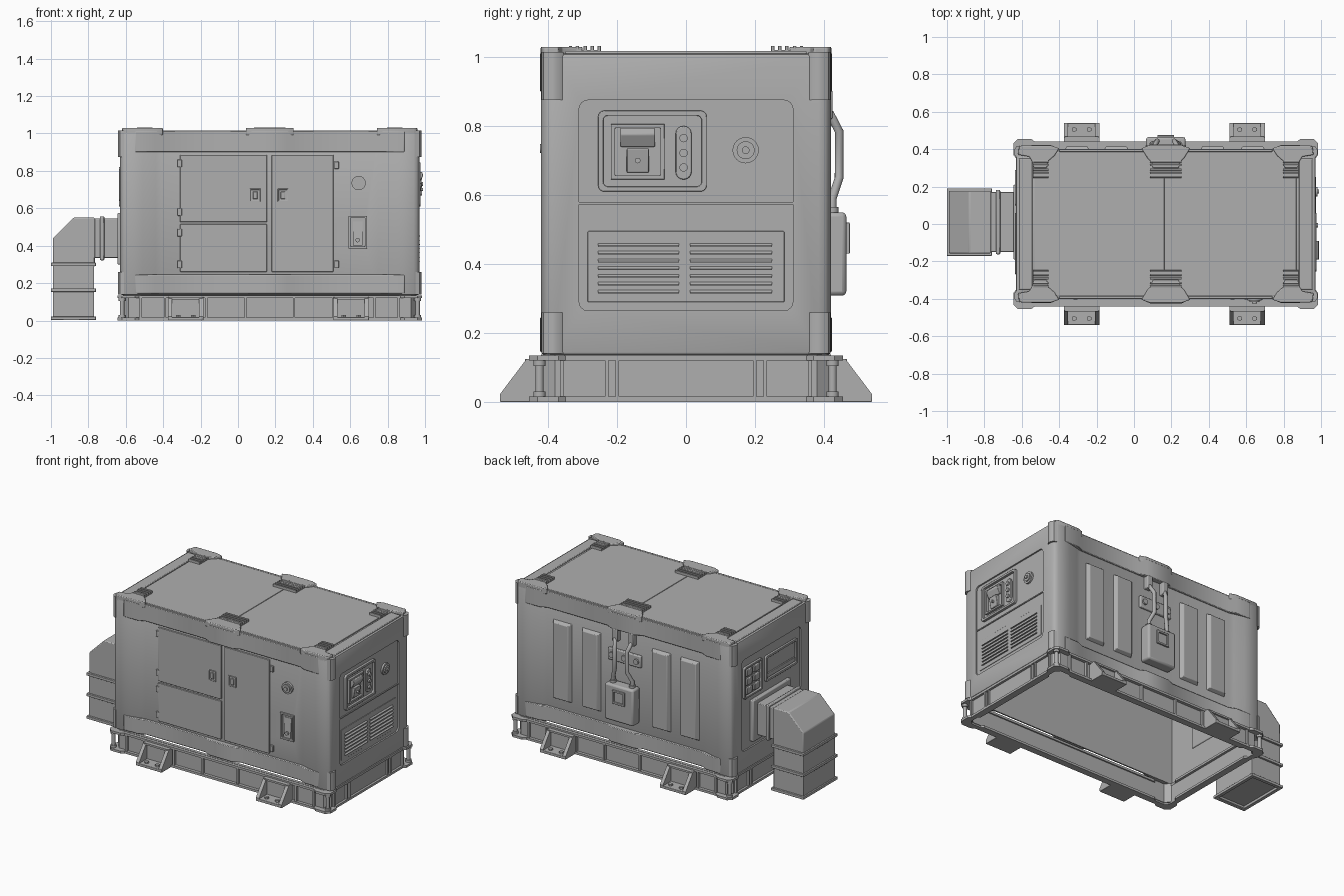
import bpy, bmesh, math
from mathutils import Vector, Matrix

if "Cube" in bpy.data.objects:
    bpy.data.objects.remove(bpy.data.objects["Cube"])

CX = 0.17                       # the housing is symmetric about this x
MAP = {'x': lambda u, v, w: (w, u, v), 'y': lambda u, v, w: (u, w, v), 'z': lambda u, v, w: (u, v, w)}
MAT = bpy.data.materials.new("dark_grey")
MAT.diffuse_color = (.43, .43, .43, 1)
MAT.use_nodes = True
MAT.node_tree.nodes["Principled BSDF"].inputs["Base Color"].default_value = MAT.diffuse_color

def finish(name, bm, bevel=0):
    bmesh.ops.recalc_face_normals(bm, faces=bm.faces)
    me = bpy.data.meshes.new(name)
    bm.to_mesh(me)
    bm.free()
    me.materials.append(MAT)
    ob = bpy.data.objects.new(name, me)
    bpy.context.collection.objects.link(ob)
    if bevel:
        m = ob.modifiers.new("bevel", 'BEVEL')
        m.width, m.segments, m.angle_limit = bevel, 2, math.radians(40)
    return ob

def prism(name, pts, axis, a, b, bevel=0, hole=None):
    """Extrude a 2D outline along an axis, optionally with a matching hole outline."""
    bm = bmesh.new()
    n = len(pts)
    loops = [[bm.verts.new(MAP[axis](u, v, w)) for u, v in p]
             for p in ([pts, hole] if hole else [pts]) for w in (a, b)]
    for i, j in ((0, 1), (2, 3), (0, 2), (1, 3)) if hole else ((0, 1),):
        for k in range(n):
            bm.faces.new((loops[i][k], loops[i][(k + 1) % n], loops[j][(k + 1) % n], loops[j][k]))
    if not hole:
        bm.faces.new(loops[0]); bm.faces.new(loops[1])
    return finish(name, bm, bevel)

def rect(u0, u1, v0, v1, r=0, n=4):
    if not r:
        return [(u0, v0), (u1, v0), (u1, v1), (u0, v1)]
    c = [(u1 - r, v1 - r), (u0 + r, v1 - r), (u0 + r, v0 + r), (u1 - r, v0 + r)]
    return [(x + r * math.cos(t), y + r * math.sin(t)) for k, (x, y) in enumerate(c)
            for t in [math.pi / 2 * (k + i / n) for i in range(n + 1)]]

def frame(name, u0, u1, v0, v1, t, axis, a, b, r=0):
    return prism(name, rect(u0, u1, v0, v1, r), axis, a, b, .002, rect(u0 + t, u1 - t, v0 + t, v1 - t, r * .7))

def box(name, x0, x1, y0, y1, z0, z1, bevel=0):
    return prism(name, rect(x0, x1, y0, y1), 'z', z0, z1, bevel)

def cyl(name, loc, r, depth, axis='z', n=20):
    bm = bmesh.new()
    rot = {'z': Matrix(), 'x': Matrix.Rotation(math.pi / 2, 4, 'Y'), 'y': Matrix.Rotation(math.pi / 2, 4, 'X')}[axis]
    bmesh.ops.create_cone(bm, cap_ends=True, segments=n, radius1=r, radius2=r, depth=depth,
                          matrix=Matrix.Translation(loc) @ rot)
    return finish(name, bm)

def sym(q):
    """Mirror a quarter outline into a full closed outline around CX."""
    full = q + [(-u, v) for u, v in q[::-1]] + [(-u, -v) for u, v in q] + [(u, -v) for u, v in q[::-1]]
    return [(CX + u, v) for u, v in full]

# Base frame: two flanges, web, stiffeners and corner posts
flange = [(.80, .35), (.815, .37), (.815, .43), (.79, .455), (.72, .455), (.70, .44)]
for nm, z in (("base_bottom_flange", 0), ("base_top_flange", .12)):
    prism(nm, sym(flange), 'z', z, z + .015, 0, sym([(u * .945, v * .9) for u, v in flange]))
prism("base_web", sym([(.785, .38), (.755, .42)]), 'z', .01, .137, 0, sym([(.772, .37), (.745, .405)]))
for s in (-1, 1):
    for t in (-1, 1):
        for u in (.13, .34, .56, .69):
            box("base_side_stiffener", CX + t * u - .006, CX + t * u + .006, *sorted((s * .41, s * .437)), .012, .123)
        for y in (.36, .23, .20):
            box("base_end_stiffener", *sorted((CX + s * .775, CX + s * .798)), t * y - .005, t * y + .005, .012, .123)
        for z, r, d in ((.067, .012, .12), (.022, .018, .015), (.112, .018, .015)):
            cyl("base_corner_post", (CX + s * .79, t * .425, z), r, d)
    # Anchor feet with sloped gussets and bolts
    for x in (-.28, .605):
        box("foot_plate", x - .095, x + .095, *sorted((s * .42, s * .54)), 0, .018, .003)
        box("foot_back", x - .095, x + .095, *sorted((s * .42, s * .455)), .01, .125)
        box("foot_top", x - .09, x + .09, *sorted((s * .44, s * .467)), .113, .125)
        for t in (-1, 1):
            prism("foot_gusset", [(s * .455, .015), (s * .54, .015), (s * .54, .022), (s * .462, .125), (s * .455, .125)],
                  'x', x + t * .095, x + t * .072)
            cyl("foot_bolt", (x + t * .04, s * .505, .022), .014, .014, n=6)

# Housing shell: hollow, open below, with recessed end panels and a front pocket
body = prism("housing", sym([(.80, .385), (.792, .408), (.77, .42), (.71, .42), (.68, .417), (.61, .40), (.58, .392)]),
             'z', .137, 1.01, .008)
cutters = [box("cut_inside", CX - .785, CX + .785, -.38, .38, -.1, .99),
           prism("cut_right", rect(-.31, .31, .265, .875, .025), 'x', .96, 1.1),
           prism("cut_left", rect(-.31, .31, .265, .875, .025), 'x', -.62, -.8),
           box("cut_pocket", .60, .68, -.5, -.383, .395, .55)]
for c in cutters:
    m = body.modifiers.new("cut", 'BOOLEAN')
    m.object, m.operation, m.solver = c, 'DIFFERENCE', 'EXACT'
bpy.context.view_layer.objects.active = body
body.select_set(True)
bpy.ops.object.convert(target='MESH')
for c in cutters:
    bpy.data.objects.remove(c)

# Upper and lower side bands with a centre bulge, corner caps, roof rails, pads and grip fins
half = [(.085, .424), (.13, .402), (.57, .402), (.615, .422), (.72, .422)]
for s in (-1, 1):
    prof = [(CX - u, s * v) for u, v in half[::-1]] + [(CX + u, s * v) for u, v in half]
    prof += [(CX + .72, s * .382), (CX - .72, s * .382)]
    for z0, z1 in ((.145, .245), (.90, 1.012)):
        prism("side_band", prof, 'z', z0, z1, .004)
    box("roof_end_strip", *sorted((CX + s * .712, CX + s * .785)), -.35, .35, 1.0, 1.018, .004)
    box("roof_side_rail", -.40, .74, *sorted((s * .386, s * .40)), 1.0, 1.016, .003)
    prism("roof_centre_pad", [(CX - .13, s * .405), (CX - .085, s * .422), (CX + .085, s * .422), (CX + .13, s * .405),
                              (CX + .10, s * .355), (CX + .075, s * .33), (CX + .07, s * .30), (CX - .07, s * .30),
                              (CX - .075, s * .33), (CX - .10, s * .355)], 'z', .99, 1.03, .005)
    for t in (-1, 1):
        prism("roof_corner_pad", [(CX + t * u, s * v) for u, v in
                                  ((.57, .405), (.595, .365), (.63, .335), (.635, .30), (.705, .30), (.715, .335),
                                   (.73, .36), (.79, .37), (.785, .41), (.77, .42), (.615, .42))], 'z', .99, 1.03, .005)
        for z0, z1 in ((.14, .26), (.875, 1.015)):
            prism("corner_cap", [(CX + t * .798, s * .355), (CX + t * .812, s * .375), (CX + t * .812, s * .395),
                                 (CX + t * .80, s * .413), (CX + t * .78, s * .419)], 'z', z0, z1)
    for x, w in ((CX, .085), (CX - .668, .042), (CX + .668, .042)):
        box("grip_base", x - w, x + w, s * .295 - .047, s * .295 + .047, 1.0, 1.02)
        for y in (.252, .272, .292, .315, .335):
            box("grip_fin", x - w, x + w, s * y - .005, s * y + .005, 1.01, 1.033, .002)
for x0, x1 in ((-.535, .162), (.165, .868)):
    box("roof_panel", x0, x1, -.385, .385, 1.0, 1.016, .002)

# Front doors, hinges, latches, knob and pocket
for nm, x0, x1, z0, z1 in (("upper_left_door", -.31, .155, .527, .885), ("lower_left_door", -.31, .155, .26, .515),
                           ("right_door", .18, .51, .26, .885)):
    box(nm, x0, x1, -.401, -.383, z0, z1, .003)
for x, z in ((-.312, .84), (-.312, .58), (-.312, .47), (-.312, .30), (.527, .83), (.527, .30)):
    box("door_hinge", x - .012, x + .012, -.403, -.388, z - .02, z + .02, .003)
for x in (.092, .24):
    frame("latch_frame", x - .028, x + .028, .635, .705, .006, 'y', -.405, -.398)
    box("latch_lever", x - .012, x + .012, -.408, -.398, .65, .69, .003)
for r, y in ((.038, -.398), (.027, -.406), (.013, -.414)):
    cyl("front_knob", (.645, y, .735), r, .02, 'y', 24)
frame("pocket_frame", .59, .69, .385, .56, .012, 'y', -.403, -.388)
prism("pocket_ramp", [(-.381, .40), (-.398, .40), (-.386, .53), (-.381, .53)], 'x', .615, .665)
cyl("pocket_lock", (.64, -.398, .43), .012, .015, 'y')

# Right end: instrument window, indicators, knob, louvres
R = .958
frame("window_frame", -.255, .06, .61, .845, .015, 'x', R, .976, .018)
box("end_divider", R, .966, -.31, .31, .573, .58)
frame("display_frame", -.218, -.062, .645, .806, .012, 'x', R, .975)
prism("display_hood", [(R, .74), (.972, .74), (.99, .775), (.984, .795), (R, .795)], 'y', -.19, -.09, .003)
prism("display_tray", [(R, .665), (.972, .665), (.984, .735), (R, .735)], 'y', -.172, -.108, .003)
cyl("display_button", (.98, -.14, .70), .008, .02, 'x')
prism("indicator_plate", rect(-.03, .016, .645, .80, .022), 'x', R, .972, .003)
for z in (.68, .722, .765):
    cyl("indicator_light", (.973, -.007, z), .012, .02, 'x')
for r, x in ((.038, .962), (.026, .97), (.011, .978)):
    cyl("end_knob", (x, .173, .73), r, .02, 'x', 24)
box("louvre_plate", R, .963, -.285, .285, .29, .495, .002)
for y0, y1 in ((-.255, -.02), (.012, .25)):
    for k in range(7):
        z = .315 + k * .0225
        prism("louvre_slat", [(R, z), (.972, z), (.972, z + .003), (R, z + .014)], 'y', y0, y1)

# Left end: socket panel, window, duct
L = -.62
frame("socket_frame", .10, .29, .61, .82, .012, 'x', L, -.637, .012)
for y in (.155, .235):
    for z in (.655, .715, .775):
        box("socket", -.636, L, y - .028, y + .028, z - .022, z + .022, .004)
frame("left_window_frame", -.27, .06, .64, .81, .015, 'x', L, -.635, .012)
box("left_window_sill", -.63, L, -.25, .04, .66, .69, .003)
box("duct_flange", -.645, -.61, -.19, .21, .30, .575, .006)
box("duct_neck", -.78, -.63, -.15, .17, .335, .545, .004)
box("duct_neck_ring", -.738, -.715, -.162, .182, .322, .557, .005)
prism("duct_elbow", [(-.765, .31), (-.765, .55), (-.88, .55), (-.99, .44), (-.99, .28), (-.77, .28)], 'y', -.157, .177, .006)
frame("duct_drop", -.99, -.77, -.157, .177, .012, 'z', .005, .30)
box("duct_inner_cap", -.98, -.78, -.147, .167, .02, .04)
for z in (.012, .162, .30):
    frame("duct_ring", -1.0, -.76, -.17, .19, .022, 'z', z - .009, z + .009)

# Back wall: pressed ribs, pipe bracket, hanging box and pipes
for x in (.635, .42, -.095, -.305):
    bm = bmesh.new()
    bmesh.ops.create_cube(bm, size=1)
    for v in bm.verts:
        out = v.co.y > 0
        v.co = Vector((x + v.co.x * (.11 if out else .145), .415 if out else .385, .57 + v.co.z * (.50 if out else .53)))
    finish("back_rib", bm, .003)
box("pipe_bracket", CX - .12, CX + .12, .385, .408, .68, .76, .006)
for x in (CX - .09, CX, CX + .09):
    cyl("bracket_bolt", (x, .412, .72), .018, .014, 'y')
box("control_box", CX - .105, CX + .105, .39, .465, .308, .55, .012)
frame("control_box_window", CX - .045, CX + .045, .43, .52, .012, 'y', .46, .475)
for s in (-1, 1):
    cu = bpy.data.curves.new("back_pipe", 'CURVE')
    cu.dimensions, cu.bevel_depth, cu.bevel_resolution, cu.use_fill_caps = '3D', .013, 3, True
    cu.materials.append(MAT)
    path = [(.06, .395, .85), (.06, .418, .835), (.045, .444, .785), (.045, .444, .65), (.07, .424, .59), (.07, .424, .53)]
    sp = cu.splines.new('POLY')
    sp.points.add(len(path) - 1)
    for p, (u, y, z) in zip(sp.points, path):
        p.co = (CX + s * u, y, z, 1)
    bpy.context.collection.objects.link(bpy.data.objects.new("back_pipe", cu))
    box("pipe_fitting", CX + s * .06 - .02, CX + s * .06 + .02, .385, .425, .82, .905, .005)
    cyl("pipe_collar", (CX + s * .07, .424, .555), .019, .02)

# Smooth shading with sharp edges kept
for ob in bpy.context.scene.objects:
    ob.select_set(ob.type == 'MESH')
bpy.ops.object.shade_smooth_by_angle(angle=math.radians(35))
